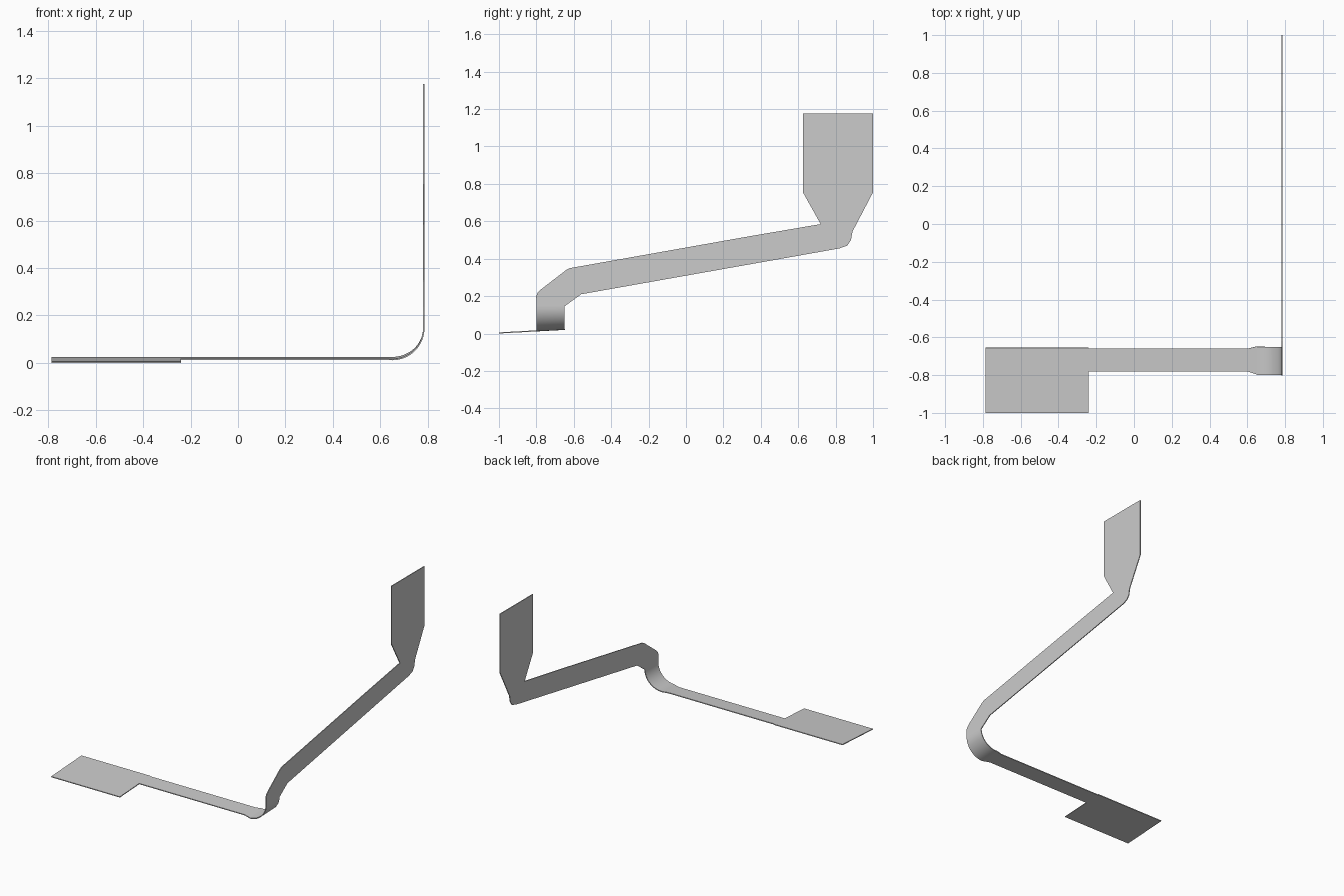
import bpy
import bmesh
import math

if "Cube" in bpy.data.objects:
    bpy.data.objects.remove(bpy.data.objects["Cube"], do_unlink=True)

SHEET = 0.006    # metal thickness
WALL_X = 0.783   # plane of the upright section

grey = bpy.data.materials.new("sheet_metal_grey")
grey.use_nodes = True
colour = (0.6, 0.6, 0.6, 1)
grey.diffuse_color = colour
grey.node_tree.nodes["Principled BSDF"].inputs["Base Color"].default_value = colour


def base_z(y):
    """Height of the gently tilted lower sheet."""
    return 0.003 + 0.055 * (y + 1)


def sheet(name, faces, smooth=False):
    """Make a thin sheet object from a few polygons."""
    bm = bmesh.new()
    for points in faces:
        bm.faces.new([bm.verts.new(p) for p in points])
    bmesh.ops.remove_doubles(bm, verts=bm.verts[:], dist=0.0005)
    bmesh.ops.recalc_face_normals(bm, faces=bm.faces[:])
    mesh = bpy.data.meshes.new(name)
    bm.to_mesh(mesh)
    bm.free()
    mesh.materials.append(grey)
    obj = bpy.data.objects.new(name, mesh)
    bpy.context.collection.objects.link(obj)
    mod = obj.modifiers.new("thickness", "SOLIDIFY")
    mod.thickness = SHEET
    mod.offset = 0
    bpy.ops.object.select_all(action="DESELECT")
    obj.select_set(True)
    bpy.context.view_layer.objects.active = obj
    bpy.ops.object.modifier_apply(modifier="thickness")
    if smooth:
        bpy.ops.object.shade_smooth_by_angle(angle=math.radians(30))
    return obj


def ribbon(rows):
    """Quads between successive pairs of edge points."""
    return [(a, b, d, c) for (a, b), (c, d) in zip(rows, rows[1:])]


def lower_row(x, front, back):
    return (x, front, base_z(front)), (x, back, base_z(back))


def upright(outline):
    return [[(WALL_X, y, z) for y, z in outline]]


# Wide foot pad
sheet("foot_pad", ribbon([lower_row(x, -1.0, -0.655) for x in (-0.787, -0.24)]))

# Narrow lower arm, flaring where it meets the bend
sheet("lower_arm", ribbon([
    lower_row(-0.24, -0.78, -0.66),
    lower_row(0.6, -0.78, -0.66),
    lower_row(0.65, -0.797, -0.648),
]))

# Quarter-round bend from the lower arm to the upright
STEPS = 16
rows = []
for i in range(STEPS + 1):
    t = math.pi / 2 * i / STEPS
    x = 0.65 + (WALL_X - 0.65) * math.sin(t)
    rows.append([(x, y, base_z(y) + (0.145 - base_z(y)) * (1 - math.cos(t)))
                 for y in (-0.799, -0.65)])
sheet("rounded_bend", ribbon(rows), smooth=True)

# Long upright arm with softened corners
sheet("upright_arm", upright([
    (-0.799, 0.145), (-0.801, 0.2), (-0.793, 0.218), (-0.775, 0.236),
    (-0.64, 0.34), (-0.62, 0.35), (-0.59, 0.355), (0.34, 0.52),
    (0.72, 0.585), (0.89, 0.545), (0.882, 0.5), (0.862, 0.47), (0.82, 0.455),
    (0.37, 0.375), (-0.56, 0.21), (-0.65, 0.145),
]))

# Tapered end plate
sheet("end_plate", upright([
    (0.72, 0.585), (0.89, 0.545), (1.0, 0.755), (1.0, 1.175),
    (0.625, 1.175), (0.625, 0.755),
]))
